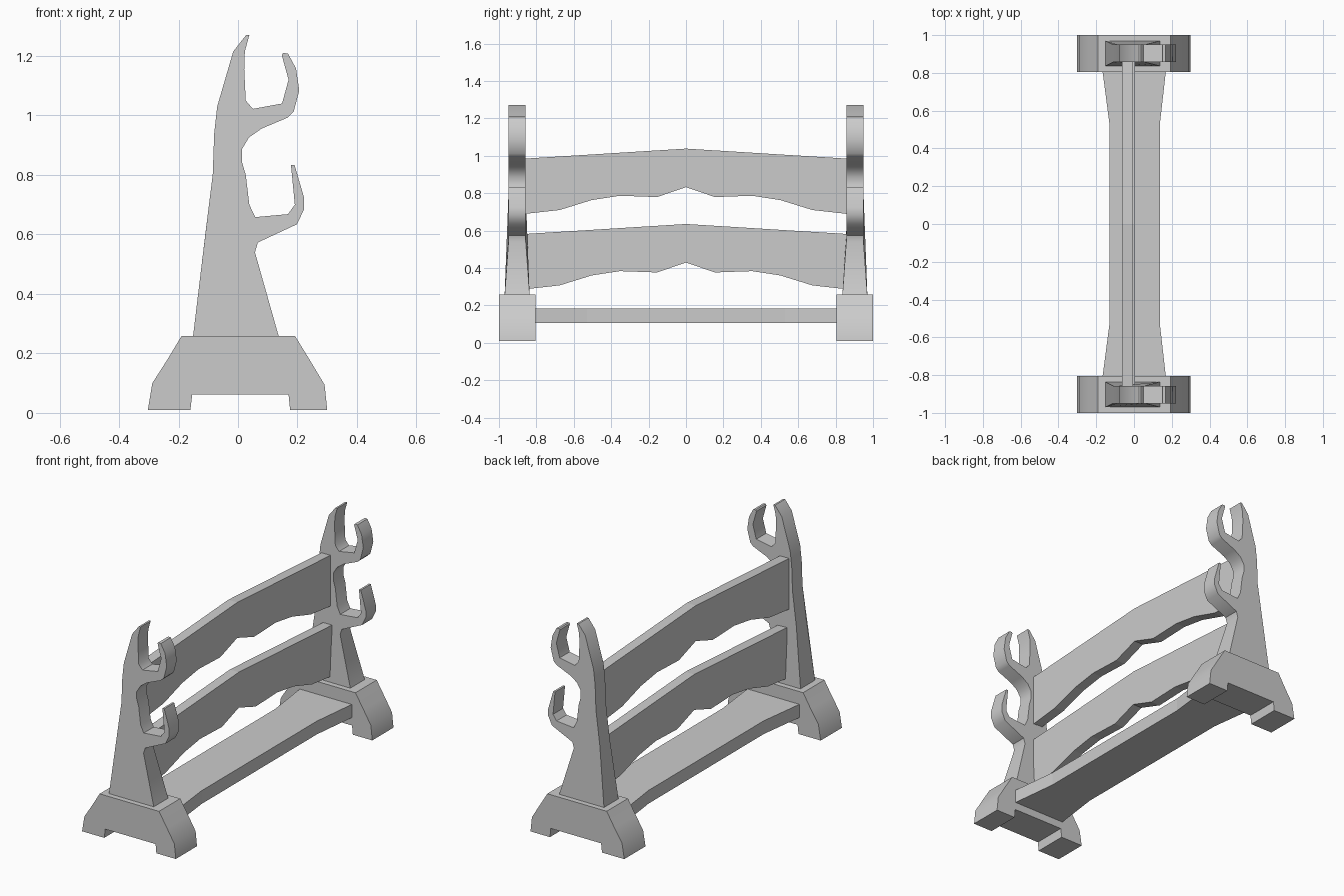
import bpy, bmesh, math


def prism(name, rings, smooth=0):
    """Solid from two matching outlines (front ring, back ring)."""
    bm = bmesh.new()
    a, b = [[bm.verts.new(p) for p in ring] for ring in rings]
    bm.faces.new(a)
    bm.faces.new(b[::-1])
    n = len(a)
    for i in range(n):
        j = (i + 1) % n
        bm.faces.new((a[j], a[i], b[i], b[j]))
    bmesh.ops.recalc_face_normals(bm, faces=bm.faces[:])
    mesh = bpy.data.meshes.new(name)
    bm.to_mesh(mesh)
    bm.free()
    ob = bpy.data.objects.new(name, mesh)
    bpy.context.collection.objects.link(ob)
    if smooth:
        bpy.ops.object.select_all(action='DESELECT')
        ob.select_set(True)
        bpy.context.view_layer.objects.active = ob
        bpy.ops.object.shade_smooth_by_angle(angle=math.radians(smooth))
    return ob


# Arched foot profile (x, z)
FOOT = [(-0.303, 0.01), (-0.16, 0.01), (-0.154, 0.062), (0.17, 0.062),
        (0.175, 0.01), (0.3, 0.01), (0.291, 0.095), (0.243, 0.175),
        (0.192, 0.258), (-0.19, 0.258), (-0.24, 0.175), (-0.288, 0.1)]

# Upright with two hooks (x, z)
UPRIGHT = [(-0.152, 0.25), (-0.11, 0.6), (-0.085, 0.8), (-0.08, 0.94),
           (-0.07, 1.03), (-0.016, 1.215), (0.027, 1.27), (0.038, 1.27),
           (0.023, 1.215), (0.021, 1.155), (0.026, 1.05), (0.05, 1.022),
           (0.148, 1.04), (0.17, 1.12), (0.147, 1.203), (0.152, 1.21),
           (0.168, 1.208), (0.195, 1.158), (0.206, 1.084), (0.187, 1.012),
           (0.168, 0.993), (0.08, 0.956), (0.037, 0.926), (0.013, 0.886),
           (0.013, 0.845), (0.026, 0.8), (0.038, 0.7), (0.058, 0.658),
           (0.168, 0.668), (0.191, 0.7), (0.178, 0.834), (0.19, 0.834),
           (0.222, 0.724), (0.222, 0.684), (0.198, 0.634), (0.067, 0.573),
           (0.057, 0.54), (0.139, 0.25)]

for side, s in (("front", -1), ("back", 1)):
    prism(side + "_foot", [[(x, s * y, z) for x, z in FOOT] for y in (0.805, 1.0)], 30)
    # Upright flares in thickness towards the foot
    prism(side + "_upright",
          [[(x, s * (0.903 + k * (0.067 if z < 0.3 else 0.046)), z) for x, z in UPRIGHT]
           for k in (-1, 1)], 40)

# Scalloped crossboards, one half profile (y, z) mirrored
HALF = [(0.87, 0.984), (0.87, 0.688), (0.675, 0.71), (0.504, 0.763),
        (0.354, 0.786), (0.155, 0.779)]
BOARD = ([(0, 1.038)] + HALF + [(0, 0.832)] + [(-y, z) for y, z in HALF[::-1]])
for name, dz, x0, x1 in (("upper_crossboard", 0, -0.063, -0.005),
                         ("lower_crossboard", -0.403, -0.03, 0.005)):
    if dz:
        x0 = -0.053
    prism(name, [[(x, y, z + dz) for y, z in BOARD] for x in (x0, x1)])

# Waisted bottom plank (x, y)
PLANK = [(-0.168, -0.82), (0.17, -0.82), (0.137, -0.53), (0.137, 0.53),
         (0.17, 0.82), (-0.168, 0.82), (-0.13, 0.53), (-0.13, -0.53)]
prism("bottom_plank", [[(x, y, z) for x, y in PLANK] for z in (0.107, 0.184)])
